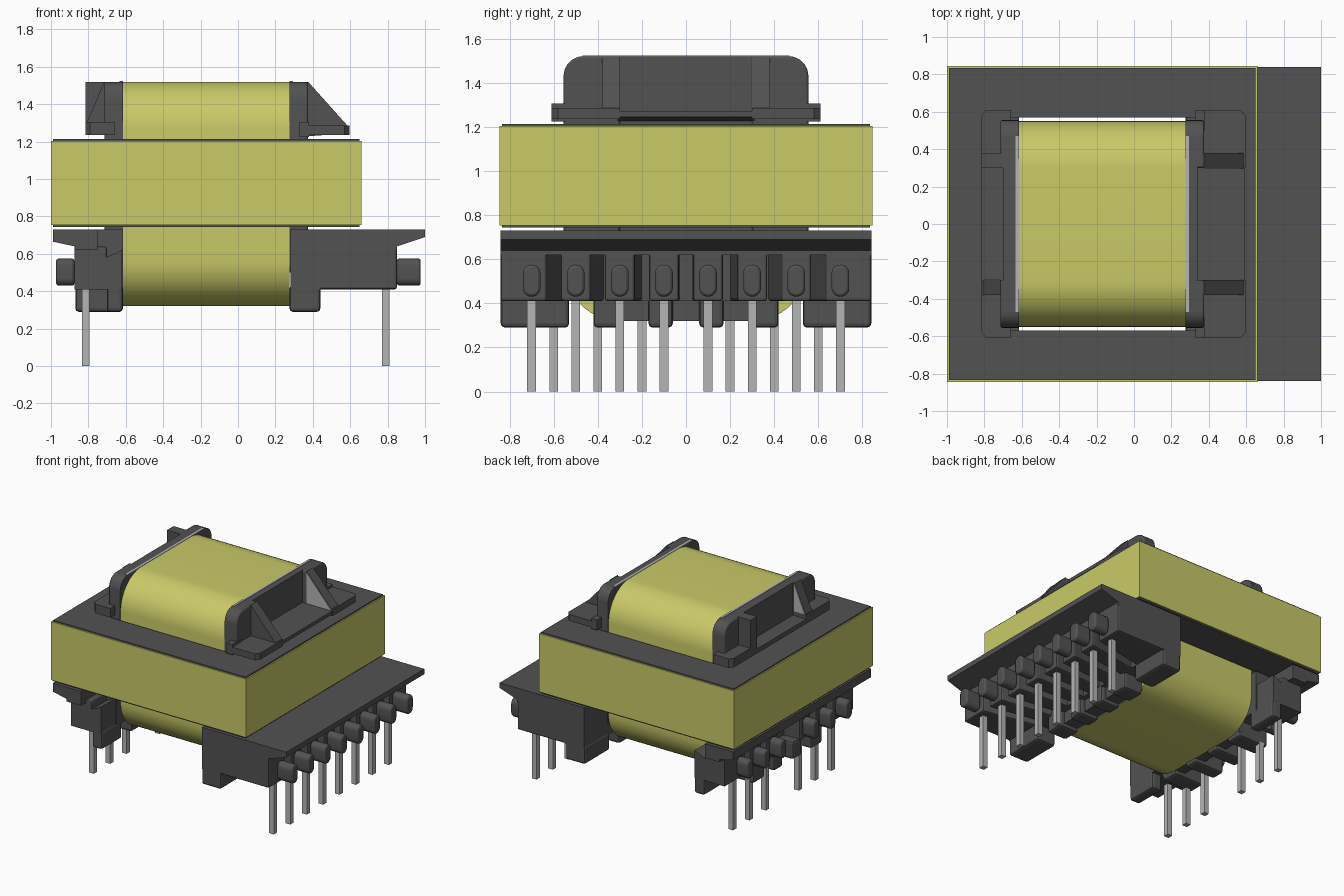
import bpy, bmesh, math
from mathutils import Vector

old = bpy.data.objects.get("Cube")
if old:
    bpy.data.objects.remove(old, do_unlink=True)


def material(name, rgb):
    m = bpy.data.materials.new(name)
    m.use_nodes = True
    m.diffuse_color = (*rgb, 1)
    m.node_tree.nodes["Principled BSDF"].inputs["Base Color"].default_value = (*rgb, 1)
    return m


DARK = material("dark grey plastic", (0.085, 0.085, 0.085))
YELLOW = material("yellow tape", (0.59, 0.59, 0.14))
METAL = material("light grey metal", (0.46, 0.46, 0.46))


def prism(name, pts, axis, a, b, mat, bevel=0.0, smooth=False):
    """Extrude a 2D outline along an axis: x uses (y,z), y uses (x,z), z uses (x,y)."""
    place = {"x": lambda p, t: (t, p[0], p[1]),
             "y": lambda p, t: (p[0], t, p[1]),
             "z": lambda p, t: (p[0], p[1], t)}[axis]
    bm = bmesh.new()
    face = bm.faces.new([bm.verts.new(place(p, a)) for p in pts])
    ext = bmesh.ops.extrude_face_region(bm, geom=[face])
    shift = Vector(place((0, 0), b - a))
    bmesh.ops.translate(bm, vec=shift,
                        verts=[v for v in ext["geom"] if isinstance(v, bmesh.types.BMVert)])
    bmesh.ops.recalc_face_normals(bm, faces=bm.faces)
    me = bpy.data.meshes.new(name)
    bm.to_mesh(me)
    bm.free()
    me.materials.append(mat)
    ob = bpy.data.objects.new(name, me)
    bpy.context.collection.objects.link(ob)
    if bevel:
        mod = ob.modifiers.new("Bevel", "BEVEL")
        mod.width, mod.segments = bevel, 2
        mod.limit_method, mod.angle_limit = "ANGLE", math.radians(40)
    if smooth:
        bpy.ops.object.select_all(action="DESELECT")
        ob.select_set(True)
        bpy.context.view_layer.objects.active = ob
        bpy.ops.object.shade_smooth_by_angle(angle=math.radians(35))
    return ob


def rect(u0, u1, v0, v1):
    return [(u0, v0), (u1, v0), (u1, v1), (u0, v1)]


def box(name, x, y, z, mat=DARK, bevel=0.0):
    return prism(name, rect(*x, *y), "z", *z, mat, bevel)


def round_rect(u0, u1, v0, v1, radii, n=8):
    """Outline with radii for bottom-left, bottom-right, top-right, top-left corners."""
    pts = []
    corners = [(u0, v0, 1, 1), (u1, v0, -1, 1), (u1, v1, -1, -1), (u0, v1, 1, -1)]
    for i, (u, v, su, sv) in enumerate(corners):
        r = radii[i]
        if r == 0:
            pts.append((u, v))
            continue
        for k in range(n + 1):
            t = math.pi + math.pi / 2 * (i + k / n)
            pts.append((u + su * r + r * math.cos(t), v + sv * r + r * math.sin(t)))
    return pts


def both(y0, y1):
    """A y range and its mirror image."""
    return [("left", (y0, y1)), ("right", (-y1, -y0))]


# Winding
prism("winding", round_rect(-0.55, 0.55, 0.32, 1.52, [0.25] * 4, 14), "x",
      -0.615, 0.275, YELLOW, smooth=True)

# Core frame and the tape around it
CZ = (0.743, 1.213)
for tag, y in both(0.57, 0.835):
    box("core_leg_" + tag, (-0.99, 0.65), y, CZ)
box("core_yoke_pos", (0.37, 0.65), (-0.57, 0.57), CZ)
box("core_yoke_neg", (-0.99, -0.71), (-0.57, 0.57), CZ)
TZ = (0.753, 1.203)
for tag, y in both(0.835, 0.845):
    box("tape_side_" + tag, (-1.0, 0.66), y, TZ, YELLOW)
box("tape_end_pos", (0.65, 0.66), (-0.835, 0.835), TZ, YELLOW)
box("tape_end_neg", (-1.0, -0.99), (-0.835, 0.835), TZ, YELLOW)

# Upper flanges: thin wall, thicker rounded ends
R = 0.09
for tag, inner, thin, thick in [("pos", 0.275, 0.34, 0.375), ("neg", -0.615, -0.70, -0.715)]:
    prism("flange_wall_" + tag, round_rect(-0.555, 0.555, 0.5, 1.52, [0, 0, R, R]), "x",
          *sorted((inner, thin)), DARK, smooth=True)
    prism("flange_end_left_" + tag, round_rect(0.30, 0.555, 0.7, 1.52, [0, 0, R, 0]), "x",
          *sorted((inner, thick)), DARK, 0.01, True)
    prism("flange_end_right_" + tag, round_rect(-0.555, -0.30, 0.7, 1.52, [0, 0, 0, R]), "x",
          *sorted((inner, thick)), DARK, 0.01, True)
    s = 1 if tag == "pos" else -1
    box("flange_edge_strip_" + tag, sorted((inner, inner + s * 0.018)), (-0.47, 0.47),
        (1.518, 1.523), METAL)

# Upper shelf on the wide side, with gussets
prism("shelf_tray_pos", [(0.33, 1.225), (0.59, 1.245), (0.59, 1.272), (0.33, 1.272)], "y",
      -0.31, 0.31, DARK)
for tag, s in (("left", 1), ("right", -1)):
    prism("shelf_end_pos_" + tag, [(0.33, s * 0.30), (0.595, s * 0.30), (0.595, s * 0.58),
                                   (0.57, s * 0.61), (0.33, s * 0.61)], "z", 1.235, 1.285, DARK)
    box("shelf_block_pos_" + tag, (0.33, 0.38), sorted((s * 0.5, s * 0.61)), (1.225, 1.305))
    prism("gusset_pos_" + tag, [(0.37, 1.25), (0.59, 1.25), (0.59, 1.28), (0.375, 1.52), (0.37, 1.52)],
          "y", *sorted((s * 0.30, s * 0.38)), DARK)
prism("gusset_plate_pos", [(0.375, 1.275), (0.59, 1.275), (0.375, 1.515)], "y", 0.296, 0.30, METAL)

# Upper shelf on the narrow side
for tag, s in (("left", 1), ("right", -1)):
    prism("shelf_end_neg_" + tag, [(-0.66, s * 0.30), (-0.815, s * 0.30), (-0.815, s * 0.58),
                                   (-0.79, s * 0.61), (-0.66, s * 0.61)], "z", 1.235, 1.305, DARK)
box("shelf_tray_neg", (-0.815, -0.66), (-0.31, 0.31), (1.235, 1.27))
box("gusset_block_neg", (-0.815, -0.70), (0.30, 0.38), (1.25, 1.52))
prism("gusset_neg", [(-0.70, 1.25), (-0.81, 1.25), (-0.81, 1.3), (-0.715, 1.52), (-0.70, 1.52)],
      "y", -0.38, -0.30, DARK)
prism("gusset_plate_neg", [(-0.715, 1.305), (-0.805, 1.305), (-0.715, 1.515)], "y",
      -0.30, -0.296, METAL)

# Wide base: ledge, inner wall and feet
prism("base_ledge_pos", [(0.28, 0.73), (1.0, 0.73), (1.0, 0.69), (0.85, 0.64), (0.85, 0.62), (0.28, 0.62)],
      "y", -0.84, 0.84, DARK)
box("base_wall_pos", (0.28, 0.44), (-0.84, 0.84), (0.41, 0.63))
box("base_sill_pos", (0.28, 0.40), (-0.42, 0.42), (0.32, 0.42))
for y0, y1 in [(0.53, 0.84), (0.28, 0.42), (0.06, 0.17)]:
    for tag, y in both(y0, y1):
        box("base_foot_pos_" + tag, (0.275, 0.44), y, (0.29, 0.43), DARK, 0.018)

# Narrow base: ledge, sloped end cheeks, wall and feet
prism("base_ledge_neg", [(-0.75, 0.73), (-0.99, 0.73), (-0.99, 0.665), (-0.875, 0.64), (-0.875, 0.62),
                         (-0.75, 0.62)], "y", -0.84, 0.84, DARK)
box("base_inner_ledge_neg", (-0.76, -0.615), (-0.60, 0.60), (0.62, 0.73))
box("base_wall_neg", (-0.75, -0.615), (-0.60, 0.60), (0.41, 0.63))
for tag, y in both(0.58, 0.78):
    prism("base_cheek_neg_" + tag, [(-0.875, 0.41), (-0.62, 0.41), (-0.62, 0.62), (-0.75, 0.56),
                                    (-0.75, 0.65), (-0.875, 0.65)], "y", *y, DARK)
for y0, y1, x0 in [(0.53, 0.78, -0.70), (0.28, 0.42, -0.87), (0.06, 0.17, -0.87)]:
    for tag, y in both(y0, y1):
        box("base_foot_neg_" + tag, (x0, -0.615), y, (0.29, 0.43), DARK, 0.018)
box("base_sill_neg", (-0.70, -0.615), (-0.42, 0.42), (0.32, 0.42))


def pin_row(tag, centres, x_in, x_out, x_pin, x_peg, limit):
    """Splayed ribs separated by wire slots, each with a peg and a pin."""
    for y in centres:
        lo, hi = y - 0.068, y + 0.068
        if y == max(centres):
            hi = limit
        if y == min(centres):
            lo = -limit
        inner = [v if abs(v) == limit else v * 0.86 for v in (lo, hi)]
        prism("rib_" + tag, [(x_in, inner[0]), (x_out, lo), (x_out, hi), (x_in, inner[1])],
              "z", 0.41, 0.64, DARK, 0.012)
        prism("peg_" + tag, round_rect(y - 0.04, y + 0.04, 0.43, 0.575, [0.039] * 4, 5), "x",
              *sorted((x_out, x_peg)), DARK, 0.012, True)
        box("pin_" + tag, (x_pin - 0.02, x_pin + 0.02), (y - 0.02, y + 0.02), (0, 0.45), METAL)


pin_row("pos", [-0.7, -0.5, -0.3, -0.1, 0.1, 0.3, 0.5, 0.7], 0.42, 0.85, 0.79, 0.977, 0.84)
pin_row("neg", [-0.6, -0.4, -0.2, 0.2, 0.4, 0.6], -0.70, -0.875, -0.815, -0.972, 0.78)
